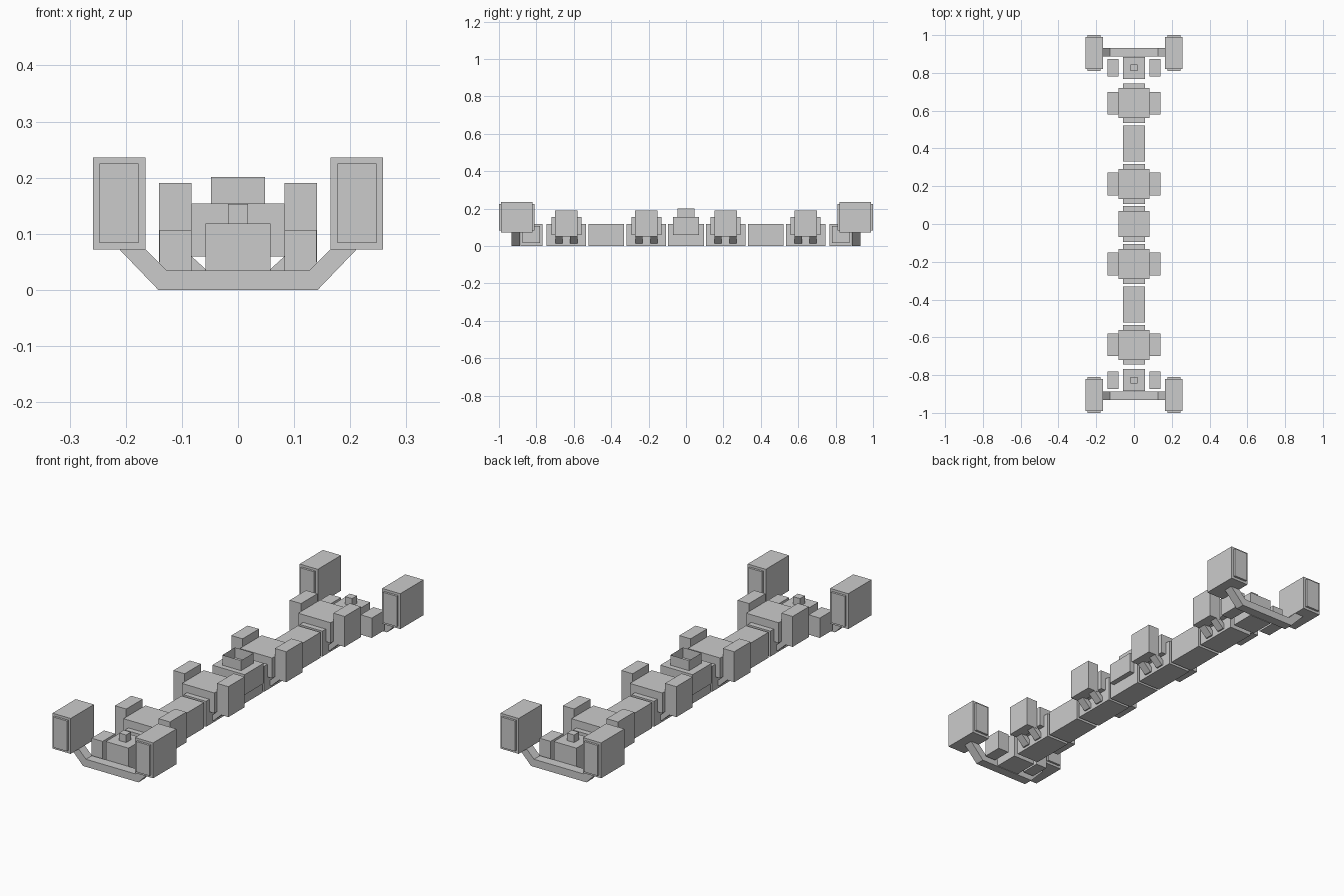
import bpy

if "Cube" in bpy.data.objects:
    bpy.data.objects.remove(bpy.data.objects["Cube"])


def mesh(name, verts, faces):
    me = bpy.data.meshes.new(name)
    me.from_pydata(verts, [], faces)
    ob = bpy.data.objects.new(name, me)
    bpy.context.collection.objects.link(ob)
    return ob


def extrude(name, profile, y0, y1):
    """Extrude an x-z outline (counter-clockwise from the front) along y."""
    y0, y1 = min(y0, y1), max(y0, y1)
    n = len(profile)
    verts = [(x, y, z) for y in (y0, y1) for x, z in profile]
    faces = [tuple(range(n)), tuple(range(2 * n - 1, n - 1, -1))]
    faces += [(i, n + i, n + (i + 1) % n, (i + 1) % n) for i in range(n)]
    return mesh(name, verts, faces)


def box(name, x0, x1, y0, y1, z0, z1):
    x0, x1 = min(x0, x1), max(x0, x1)
    return extrude(name, [(x0, z0), (x1, z0), (x1, z1), (x0, z1)], y0, y1)


HALF = 0.058   # half width of the spine
TOP = 0.118    # height of the spine


def spine(name, y, half_len):
    box(name, -HALF, HALF, y - half_len, y + half_len, 0, TOP)


# Centre module with an open-topped collar
spine("centre_body", 0, 0.095)
box("centre_hood", -0.083, 0.083, -0.07, 0.07, 0.06, 0.154)
cx, cy = 0.048, 0.046
ring = [(-cx, -cy), (cx, -cy), (cx, cy), (-cx, cy)]
mesh("open_collar", [(x, y, z) for z in (0.154, 0.201) for x, y in ring],
     [(i, (i + 1) % 4, 4 + (i + 1) % 4, 4 + i) for i in range(4)])

# Four modules carrying side boxes on slanted struts
for y in (-0.64, -0.212, 0.212, 0.64):
    spine("module_body", y, 0.105)
    box("module_hood", -0.083, 0.083, y - 0.08, y + 0.08, 0.06, 0.154)
    for s in (-1, 1):
        box("side_box", s * 0.083, s * 0.141, y - 0.06, y + 0.06, 0.05, 0.191)
        for dy in (-0.04, 0.04):
            outline = [(0.05, 0.012), (0.064, 0.012), (0.105, 0.05), (0.083, 0.06), (0.05, 0.03)]
            outline = [(s * x, z) for x, z in outline][::s]
            extrude("strut", outline, y + dy - 0.019, y + dy + 0.019)

for e in (-1, 1):
    # Plain link between modules
    spine("link_body", e * 0.426, 0.095)

    # End block, knob and free side blocks
    box("end_block", -HALF, HALF, e * 0.768, e * 0.885, 0, TOP)
    box("end_knob", -0.018, 0.018, e * 0.81, e * 0.845, TOP, 0.153)
    for s in (-1, 1):
        box("end_side_block", s * 0.083, s * 0.14, e * 0.78, e * 0.873, 0.015, 0.107)

    # Upturned cross bar
    right = [(0.142, 0), (0.213, 0.074), (0.166, 0.074), (0.127, 0.035)]
    left = [(-x, z) for x, z in reversed(right)]
    extrude("cross_bar", right + left, e * 0.888, e * 0.932)

    # Corner pods with a raised panel on both ends
    for s in (-1, 1):
        box("corner_pod", s * 0.165, s * 0.258, e * 0.82, e * 0.99, 0.072, 0.236)
        for a, b in ((0.99, 1.0), (0.81, 0.82)):
            box("pod_panel", s * 0.177, s * 0.247, e * a, e * b, 0.084, 0.225)
